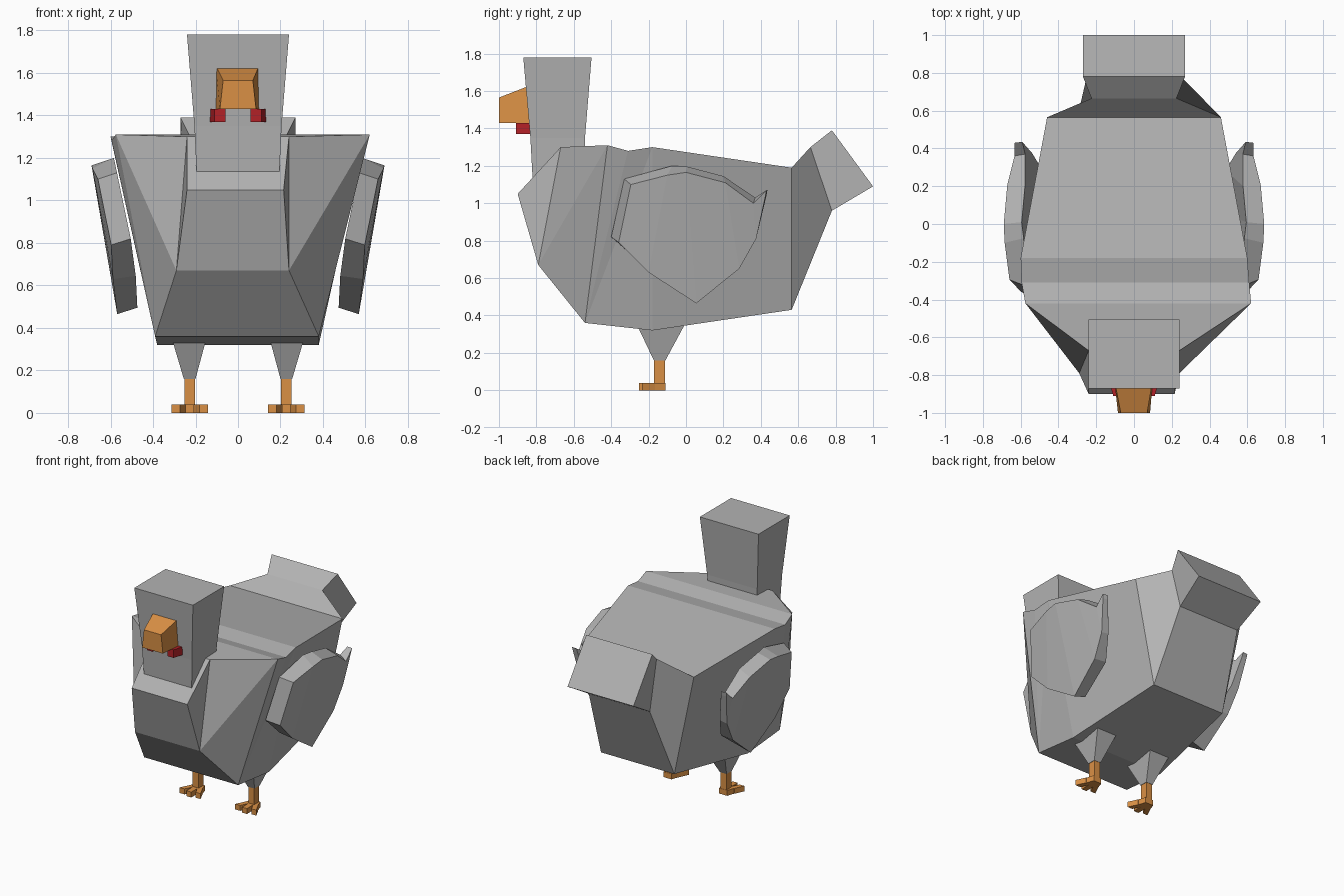
import bpy, bmesh

if "Cube" in bpy.data.objects:
    bpy.data.objects.remove(bpy.data.objects["Cube"])


def material(name, rgb):
    m = bpy.data.materials.new(name)
    m.diffuse_color = (*rgb, 1)
    m.use_nodes = True
    m.node_tree.nodes["Principled BSDF"].inputs["Base Color"].default_value = m.diffuse_color
    return m


GREY = material("feather_grey", (0.45, 0.45, 0.45))
ORANGE = material("beak_orange", (0.70, 0.28, 0.06))
RED = material("wattle_red", (0.45, 0.015, 0.02))


def loft(name, rings, mat):
    """Skin a chain of equal-length rings and cap both ends."""
    bm = bmesh.new()
    vs = [[bm.verts.new(p) for p in r] for r in rings]
    n = len(rings[0])
    for a, b in zip(vs, vs[1:]):
        for i in range(n):
            j = (i + 1) % n
            bm.faces.new((a[i], a[j], b[j], b[i]))
    bm.faces.new(vs[0])
    bm.faces.new(vs[-1])
    bmesh.ops.remove_doubles(bm, verts=bm.verts, dist=0.0005)
    bmesh.ops.recalc_face_normals(bm, faces=bm.faces)
    me = bpy.data.meshes.new(name)
    bm.to_mesh(me)
    bm.free()
    me.materials.append(mat)
    ob = bpy.data.objects.new(name, me)
    bpy.context.collection.objects.link(ob)
    return ob


def rect(x0, x1, y0, y1, z):
    return [(x0, y0, z), (x1, y0, z), (x1, y1, z), (x0, y1, z)]


def wall(x0, x1, y, z0, z1, x2=None, x3=None):
    x2, x3 = (x0 if x2 is None else x2), (x1 if x3 is None else x3)
    return [(x0, y, z0), (x1, y, z0), (x3, y, z1), (x2, y, z1)]


def flip(rings, s):
    return [[(x * s, y, z) for x, y, z in r] for r in rings]


# Body and tail: edges across the top and bottom as (left x, right x, y, z)
chest_top, chest_low = (-.24, .215, -.90, 1.05), (-.29, .24, -.79, .67)
neck = (-.24, .24, -.67, 1.30)
shoulder, belly = (-.575, .62, -.42, 1.31), (-.39, .38, -.54, .36)
dip, back = (-.595, .61, -.31, 1.28), (-.60, .60, -.18, 1.30)
keel = (-.38, .38, -.18, .32)
rump, vent = (-.46, .46, .565, 1.19), (-.30, .30, .565, .43)
tail_root, tail_under = (-.225, .225, .665, 1.30), (-.25, .25, .78, .96)
tail_top, tail_tip = (-.27, .27, .78, 1.39), (-.27, .27, 1.0, 1.09)
sections = [(chest_top, chest_low), (neck, chest_low), (shoulder, chest_low),
            (shoulder, belly), (dip, belly), (back, belly), (back, keel),
            (rump, vent), (tail_root, tail_under), (tail_top, tail_tip)]
loft("body", [[(t[0], *t[2:]), (t[1], *t[2:]), (b[1], *b[2:]), (b[0], *b[2:])]
              for t, b in sections], GREY)

# Head and neck
loft("head", [rect(-.195, .195, -.82, -.545, 1.13),
              rect(-.205, .205, -.832, -.54, 1.35),
              rect(-.24, .24, -.87, -.505, 1.78)], GREY)

# Beak
loft("beak", [wall(-.105, .10, -.82, 1.43, 1.635),
              wall(-.085, .085, -1.0, 1.43, 1.565, -.07, .07)], ORANGE)

# Wing columns: outer top, outer bottom, inner top, inner bottom (y, z), thickness
wing = [((-.295, 1.10), (-.36, .79), (-.33, 1.13), (-.40, .82), .09),
        ((-.10, 1.15), (-.20, .63), (-.075, 1.20), (-.20, .645), .11),
        ((0, 1.165), (.055, .465), (.01, 1.195), (.055, .495), .10),
        ((.21, 1.11), (.285, .65), (.20, 1.145), (.285, .66), .10),
        ((.36, 1.0), (.375, .81), (.37, 1.03), (.375, .82), .06),
        ((.43, 1.07), (.425, 1.04), (.435, 1.07), (.43, 1.04), .04)]


def wing_point(p, inset=0):
    y, z = p
    return (.57 + .172 * (z - .47) - .22 * y * y - inset, y, z)


for side, s in (("right", 1), ("left", -1)):
    loft(side + "_wing", flip([[wing_point(a), wing_point(b),
                                wing_point(d, t), wing_point(c, t)]
                               for a, b, c, d, t in wing], s), GREY)
    # Wattle beneath the beak
    loft(side + "_wattle", flip([wall(.065, .135, -.82, 1.37, 1.43),
                                 wall(.06, .11, -.91, 1.37, 1.43)], s), RED)
    # Leg
    loft(side + "_thigh", flip([rect(.15, .31, -.26, -.01, .345),
                                rect(.20, .255, -.172, -.11, .16)], s), GREY)
    loft(side + "_shin", flip([rect(.203, .252, -.17, -.112, .165),
                               rect(.203, .252, -.17, -.112, .02)], s), ORANGE)
    # Foot pad and three splayed toes
    loft(side + "_foot", flip([wall(.195, .26, -.11, 0, .04),
                               wall(.175, .28, -.17, 0, .04)], s), ORANGE)
    for k, name in enumerate(("inner", "middle", "outer")):
        d = k - 1
        c0, c1 = .228 + .033 * d, .228 + .066 * d
        loft(f"{side}_{name}_toe",
             flip([wall(c0 - .02, c0 + .02, -.165, 0, .04),
                   wall(c1 - .02, c1 + .02, -.25 + .015 * abs(d), 0, .04)], s), ORANGE)
